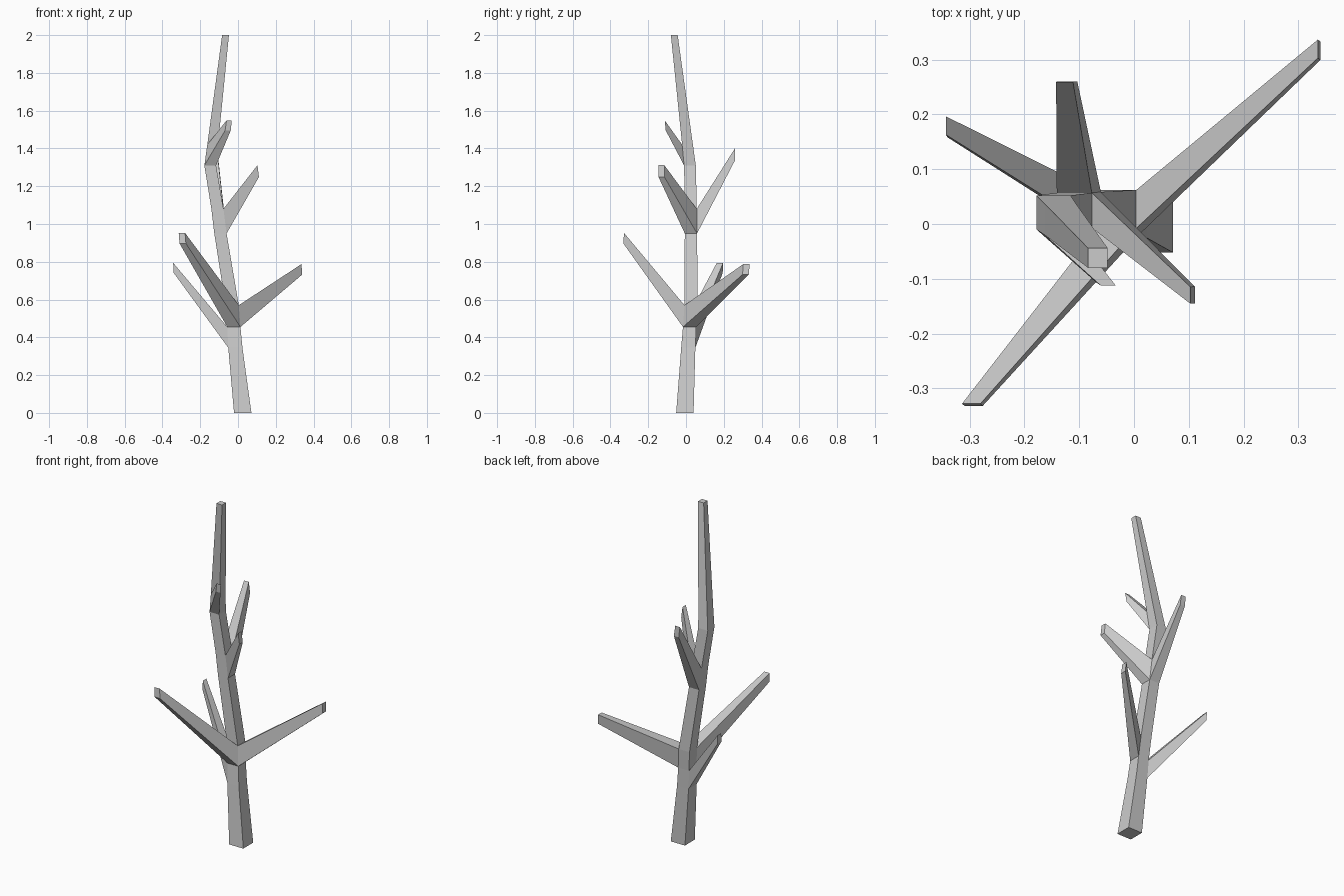
import bpy, bmesh
from mathutils import Vector

if "Cube" in bpy.data.objects:
    bpy.data.objects.remove(bpy.data.objects["Cube"])

# Trunk cross-sections: height, centre x, centre y, width
SECTIONS = [
    (0.0, 0.025, -0.006, 0.092),
    (0.345, -0.014, 0.012, 0.075),
    (0.455, -0.022, 0.019, 0.070),
    (0.57, -0.031, 0.027, 0.070),
    (0.95, -0.093, 0.026, 0.065),
    (1.08, -0.109, 0.025, 0.064),
    (1.31, -0.147, 0.021, 0.062),
    (1.42, -0.134, 0.008, 0.057),
    (2.0, -0.066, -0.062, 0.036),
]

# Branches: trunk segment, trunk side, tip centre
FRONT, RIGHT, BACK, LEFT = range(4)
BRANCHES = [
    (1, LEFT, (-0.342, 0.178, 0.768)),
    (2, RIGHT, (0.338, 0.318, 0.760)),
    (2, FRONT, (-0.295, -0.330, 0.925)),
    (4, RIGHT, (0.107, -0.130, 1.280)),
    (4, BACK, (-0.123, 0.260, 1.370)),
    (6, FRONT, (-0.050, -0.110, 1.522)),
]
TIP_SCALE = 0.48

bm = bmesh.new()

# Square trunk lofted through the sections
rings = []
for z, cx, cy, w in SECTIONS:
    rings.append([bm.verts.new((cx + sx * w / 2, cy + sy * w / 2, z))
                  for sx, sy in ((-1, -1), (1, -1), (1, 1), (-1, 1))])
sides = {}
for seg, (lo, hi) in enumerate(zip(rings, rings[1:])):
    for s in range(4):
        t = (s + 1) % 4
        sides[seg, s] = bm.faces.new((lo[s], lo[t], hi[t], hi[s]))
bm.faces.new(reversed(rings[0]))
bm.faces.new(rings[-1])

# Branches pulled out of trunk faces, tapering to the tip
for seg, side, tip in BRANCHES:
    face = bmesh.ops.extrude_discrete_faces(bm, faces=[sides[seg, side]])["faces"][0]
    centre = face.calc_center_median()
    for v in face.verts:
        v.co = Vector(tip) + (v.co - centre) * TIP_SCALE

bmesh.ops.recalc_face_normals(bm, faces=bm.faces)
mesh = bpy.data.meshes.new("bare_tree")
bm.to_mesh(mesh)
bm.free()
bpy.context.collection.objects.link(bpy.data.objects.new("bare_tree", mesh))
